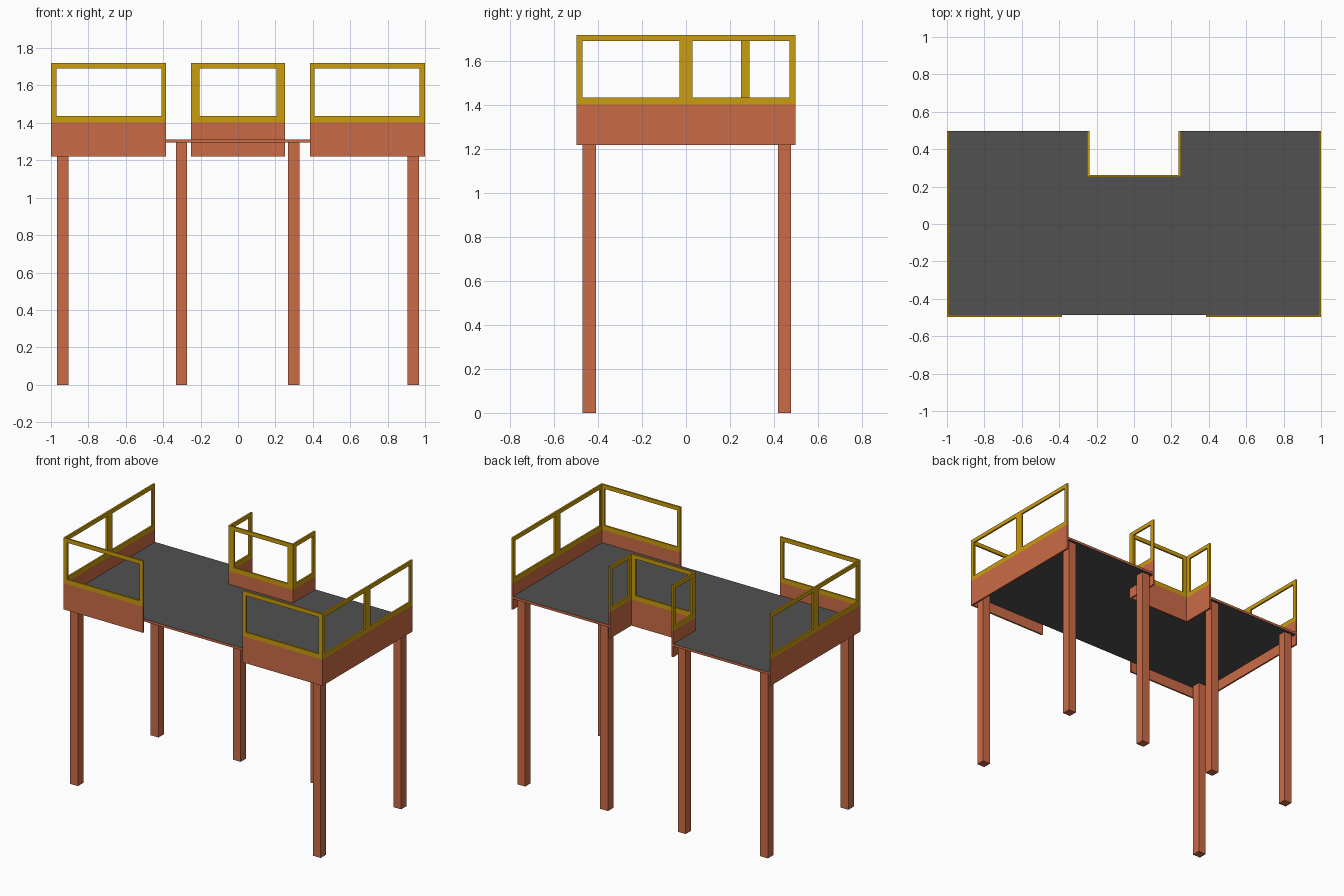
import bpy, bmesh
from mathutils import Vector

cube = bpy.data.objects.get("Cube")
if cube:
    bpy.data.objects.remove(cube, do_unlink=True)


def material(name, rgb):
    mat = bpy.data.materials.new(name)
    mat.use_nodes = True
    color = (*rgb, 1)
    mat.diffuse_color = color
    mat.node_tree.nodes["Principled BSDF"].inputs["Base Color"].default_value = color
    return mat


ORANGE = material("burnt orange", (0.60, 0.147, 0.061))
YELLOW = material("safety yellow", (0.60, 0.335, 0.004))
GRAY = material("deck gray", (0.083, 0.083, 0.083))

THICK = 0.012
SKIRT_BOTTOM, SKIRT_TOP, RAIL_TOP = 1.22, 1.403, 1.72
DECK_BOTTOM, DECK_TOP = 1.295, 1.312
X, Y = 1.0, 0.498
NOTCH_X, NOTCH_Y = 0.25, 0.25


def make_object(name, bm, *mats):
    bmesh.ops.recalc_face_normals(bm, faces=bm.faces)
    mesh = bpy.data.meshes.new(name)
    bm.to_mesh(mesh)
    bm.free()
    for mat in mats:
        mesh.materials.append(mat)
    obj = bpy.data.objects.new(name, mesh)
    bpy.context.collection.objects.link(obj)
    return obj


def add_box(bm, low, high):
    low, high = Vector(low), Vector(high)
    verts = bmesh.ops.create_cube(bm, size=1)["verts"]
    for v in verts:
        v.co = (low + high) / 2 + v.co * (high - low)


def barrier(name, axis, start, end, offset, windows):
    """Skirt board plus open railing along x or y, with windows as spans."""
    def piece(bm, a, b, z0, z1):
        if axis == "x":
            add_box(bm, (a, offset, z0), (b, offset + THICK, z1))
        else:
            add_box(bm, (offset, a, z0), (offset + THICK, b, z1))

    bm = bmesh.new()
    piece(bm, start, end, SKIRT_BOTTOM, SKIRT_TOP)
    make_object(name + "_skirt", bm, ORANGE)

    sill, head = SKIRT_TOP + 0.033, RAIL_TOP - 0.028
    bm = bmesh.new()
    piece(bm, start, end, SKIRT_TOP, sill)
    piece(bm, start, end, head, RAIL_TOP)
    edges = [start] + [e for w in windows for e in w] + [end]
    for a, b in zip(edges[::2], edges[1::2]):
        piece(bm, a, b, sill, head)
    make_object(name + "_railing", bm, YELLOW)


# Deck with a notch in the back edge, gray faces and orange rim
bm = bmesh.new()
inner_x, front = X - THICK, -Y + THICK
outline = [(-inner_x, front), (inner_x, front), (inner_x, Y), (NOTCH_X, Y),
           (NOTCH_X, NOTCH_Y), (-NOTCH_X, NOTCH_Y), (-NOTCH_X, Y), (-inner_x, Y)]
face = bm.faces.new([bm.verts.new((x, y, DECK_BOTTOM)) for x, y in outline])
top = bmesh.ops.extrude_face_region(bm, geom=[face])["geom"]
for v in top:
    if isinstance(v, bmesh.types.BMVert):
        v.co.z = DECK_TOP
bm.normal_update()
for f in bm.faces:
    f.material_index = 0 if abs(f.normal.z) > 0.5 else 1
make_object("deck", bm, GRAY, ORANGE)

# Side and front barriers, and the sides of the notch
for side, s in (("left", 1), ("right", -1)):
    barrier(side + "_side", "y", -Y, Y, X - THICK if s > 0 else -X,
            [(-0.47, -0.03), (0.03, 0.47)])
    a, b = sorted((s * 0.385, s * (X - THICK)))
    barrier(side + "_front", "x", a, b, -Y, [sorted((s * 0.41, s * 0.97))])
    barrier(side + "_notch", "y", NOTCH_Y, Y,
            NOTCH_X - THICK if s > 0 else -NOTCH_X, [(0.29, 0.47)])

# Barrier across the notch
inner = NOTCH_X - THICK
barrier("notch_middle", "x", -inner, inner, NOTCH_Y, [(-0.207, 0.207)])

# Legs: two in front, four along the back
legs = [("front", -0.44, x) for x in (-0.937, 0.937)]
legs += [("back", 0.448, x) for x in (-0.937, -0.302, 0.298, 0.937)]
for i, (row, y, x) in enumerate(legs):
    bm = bmesh.new()
    add_box(bm, (x - 0.03, y - 0.03, 0), (x + 0.03, y + 0.03, DECK_BOTTOM))
    make_object(f"{row}_leg_{i + 1}", bm, ORANGE)
